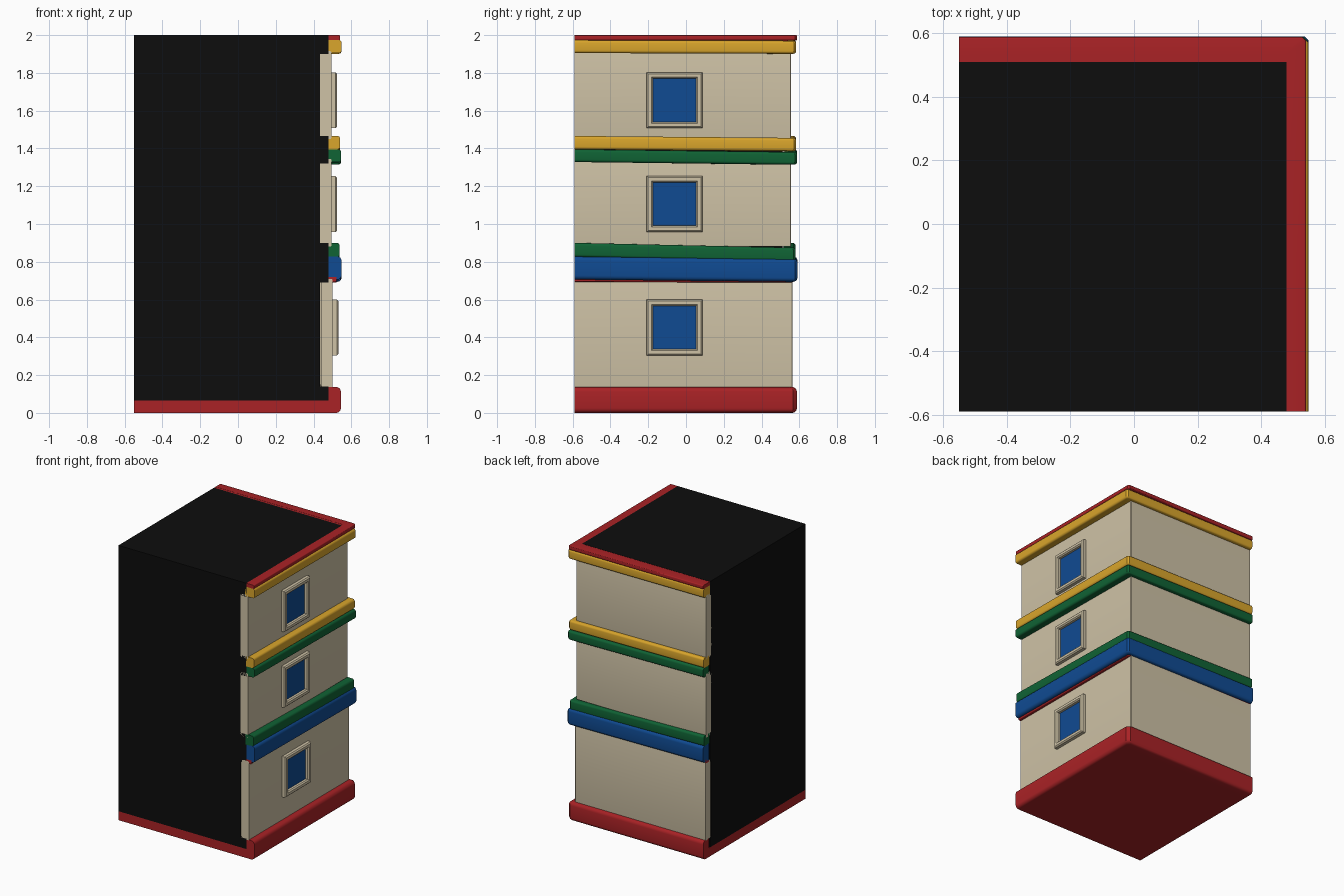
import bpy, bmesh, math

if "Cube" in bpy.data.objects:
    bpy.data.objects.remove(bpy.data.objects["Cube"])


def material(name, rgb):
    m = bpy.data.materials.new(name)
    m.diffuse_color = (*rgb, 1)
    m.use_nodes = True
    m.node_tree.nodes["Principled BSDF"].inputs["Base Color"].default_value = m.diffuse_color
    return m


BLACK = material("black", (0.004, 0.004, 0.004))
RED = material("red", (0.40, 0.016, 0.019))
BLUE = material("blue", (0.005, 0.07, 0.29))
GREEN = material("green", (0.005, 0.125, 0.035))
GOLD = material("gold", (0.70, 0.38, 0.025))
CREAM = material("cream", (0.62, 0.54, 0.38))
X0, Y0 = -0.55, -0.59          # cut faces of the block


def finish(name, bm, mat, smooth=True):
    bmesh.ops.recalc_face_normals(bm, faces=bm.faces)
    me = bpy.data.meshes.new(name)
    bm.to_mesh(me)
    bm.free()
    ob = bpy.data.objects.new(name, me)
    bpy.context.collection.objects.link(ob)
    me.materials.append(mat)
    if smooth:
        bpy.context.view_layer.objects.active = ob
        ob.select_set(True)
        bpy.ops.object.shade_smooth_by_angle(angle=math.radians(35))
        ob.select_set(False)
    return ob


def box(name, x0, x1, y0, y1, z0, z1, mat):
    bm = bmesh.new()
    bmesh.ops.create_cube(bm, size=1)
    for v in bm.verts:
        v.co = (x0 + (v.co.x + .5) * (x1 - x0),
                y0 + (v.co.y + .5) * (y1 - y0),
                z0 + (v.co.z + .5) * (z1 - z0))
    return finish(name, bm, mat, False)


def rounded_profile(a, b, z0, z1, r, r_in):
    """Rounded rectangle in (outward distance, height)."""
    pts = []
    for cx, cz, start, rad in ((b, z0, -90, r), (b, z1, 0, r),
                               (a, z1, 90, r_in), (a, z0, 180, r_in)):
        sx = 1 if cx == b else -1
        sz = 1 if cz == z1 else -1
        if rad == 0:
            pts.append((cx, cz))
            continue
        for i in range(5):
            t = math.radians(start + i * 22.5)
            pts.append((cx - sx * rad + rad * math.cos(t),
                        cz - sz * rad + rad * math.sin(t)))
    return pts


def course(name, a, b, z0, z1, mat, off=0.042, r=0.015, r_in=0.0,
           corner=0.012, drop=0.0):
    """Sweep a profile along the right side and round to the back."""
    bm = bmesh.new()
    rings = [[], [], [], []]
    for d, z in rounded_profile(a, b, z0, z1, r, r_in):
        path = ((d, Y0, z), (d, d + off - corner, z - drop),
                (d - corner, d + off, z - drop), (X0, d + off, z))
        for ring, p in zip(rings, path):
            ring.append(bm.verts.new(p))
    n = len(rings[0])
    for r1, r2 in zip(rings, rings[1:]):
        for i in range(n):
            j = (i + 1) % n
            bm.faces.new((r1[i], r1[j], r2[j], r2[i]))
    bm.faces.new(rings[0])
    bm.faces.new(rings[-1])
    return finish(name, bm, mat)


# black core, with ribs filling in behind the mouldings
box("core", X0, 0.435, Y0, 0.50, 0.065, 2.0, BLACK)
for i, (z0, z1) in enumerate(((0.065, 0.14), (0.69, 0.90),
                              (1.32, 1.465), (1.90, 2.0))):
    course(f"core_rib_{i}", 0.41, 0.48, z0, z1, BLACK, off=0.03, r=0, corner=0.001)

# red base
box("base_slab", X0, 0.485, Y0, 0.525, 0.0, 0.065, RED)
course("base_moulding", 0.48, 0.545, 0.0, 0.137, RED, r=0.025, corner=0.02)

# cream walls and their windows
for i, (z0, z1, x, wz) in enumerate(((0.132, 0.708, 0.501, 0.452),
                                     (0.88, 1.345, 0.494, 1.105),
                                     (1.45, 1.915, 0.494, 1.655))):
    course(f"wall_{i}", x - 0.062, x, z0, z1, CREAM, off=0.063, r=0.006,
           r_in=0.02, corner=0.004)
    cy, o, g = -0.06, 0.148, 0.114
    bm = bmesh.new()
    rings = []
    # frame section: outer foot, bevelled face, inner foot
    for h, d in ((o, -0.005), (o, 0.022), (o - 0.008, 0.03),
                 (g + 0.008, 0.03), (g, 0.022), (g, -0.005)):
        rings.append([bm.verts.new((x + d, cy + sy * h, wz + sz * h))
                      for sy, sz in ((-1, -1), (1, -1), (1, 1), (-1, 1))])
    for k in range(6):
        p, q = rings[k], rings[(k + 1) % 6]
        for s in range(4):
            t = (s + 1) % 4
            bm.faces.new((p[s], p[t], q[t], q[s]))
    finish(f"window_frame_{i}", bm, CREAM, False)
    box(f"window_pane_{i}", x - 0.003, x + 0.005, cy - g, cy + g,
        wz - g, wz + g, BLUE)

# coloured mouldings, dipping slightly towards the corner
course("lower_red_trim", 0.48, 0.522, 0.694, 0.72, RED, r=0.006, drop=0.005)
course("blue_moulding", 0.48, 0.548, 0.706, 0.828, BLUE, r=0.022, drop=0.012)
course("lower_green_moulding", 0.475, 0.538, 0.825, 0.90, GREEN, drop=0.025)
course("upper_green_moulding", 0.48, 0.546, 1.328, 1.395, GREEN, drop=0.014)
course("middle_gold_moulding", 0.475, 0.541, 1.395, 1.466, GOLD, drop=0.01)
course("top_gold_moulding", 0.47, 0.548, 1.905, 1.974, GOLD, off=0.035, drop=0.004)
course("top_red_trim", 0.48, 0.541, 1.972, 2.0, RED, off=0.047, r=0.006, r_in=0)
box("top_trim_fill", 0.40, 0.48, Y0, 0.5, 1.97, 2.0, BLACK)
box("top_trim_fill_back", X0, 0.48, 0.45, 0.51, 1.97, 2.0, BLACK)
box("top_trim_bed", X0, 0.49, 0.50, 0.54, 1.95, 1.999, RED)
